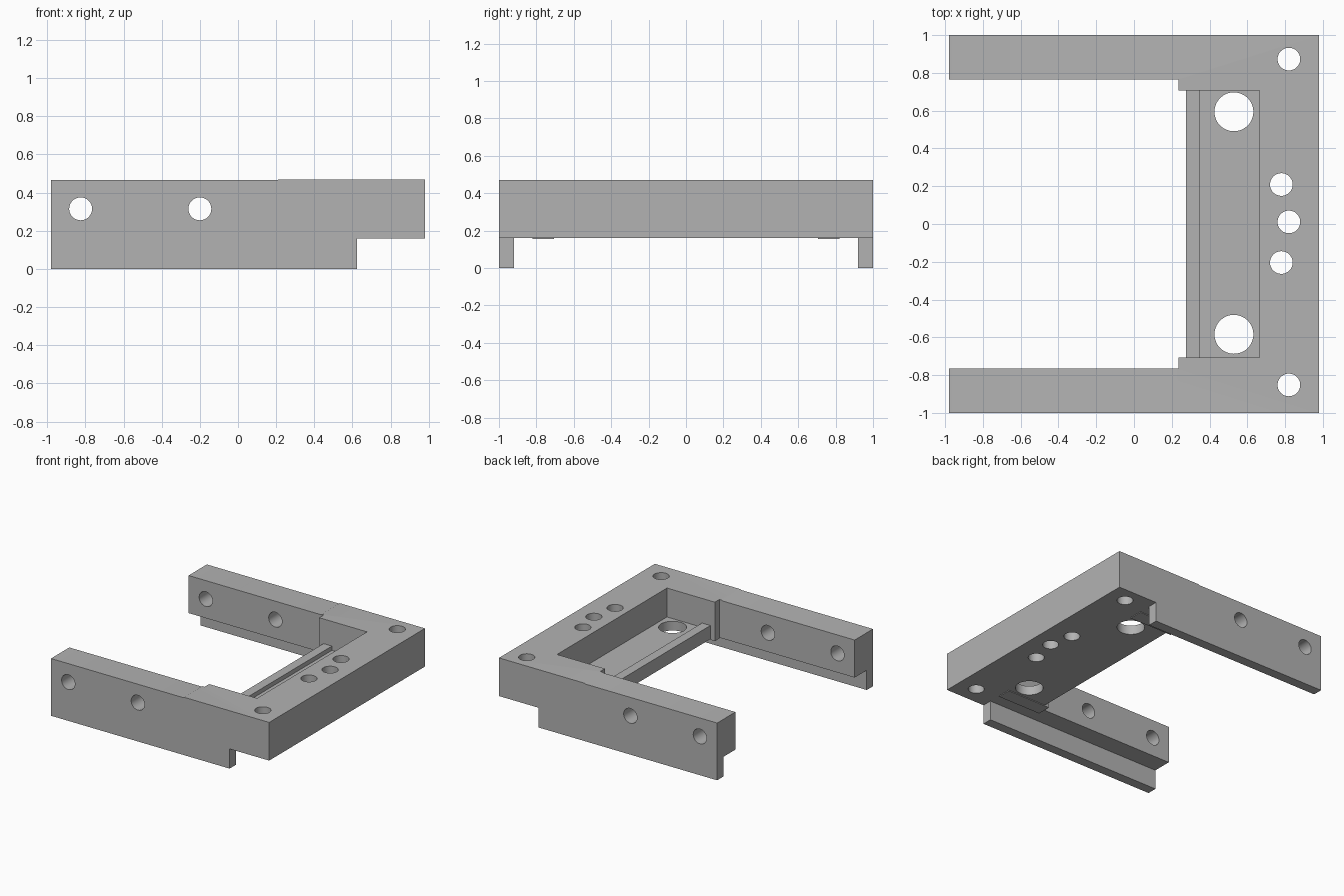
import bpy
import bmesh
from mathutils import Matrix, Vector

cube = bpy.data.objects.get("Cube")
if cube:
    bpy.data.objects.remove(cube, do_unlink=True)

grey = bpy.data.materials.new("plain_grey")
grey.use_nodes = True
grey.diffuse_color = (0.45, 0.45, 0.45, 1)
grey.node_tree.nodes["Principled BSDF"].inputs["Base Color"].default_value = grey.diffuse_color


def make_object(name, bm):
    bmesh.ops.recalc_face_normals(bm, faces=bm.faces)
    mesh = bpy.data.meshes.new(name)
    bm.to_mesh(mesh)
    bm.free()
    mesh.materials.append(grey)
    obj = bpy.data.objects.new(name, mesh)
    bpy.context.collection.objects.link(obj)
    return obj


def box(name, low, high):
    low, high = Vector(low), Vector(high)
    bm = bmesh.new()
    bmesh.ops.create_cube(bm, size=1)
    bmesh.ops.scale(bm, vec=high - low, verts=bm.verts)
    bmesh.ops.translate(bm, vec=(low + high) / 2, verts=bm.verts)
    return make_object(name, bm)


def extrude_side_profile(name, points, half_width):
    bm = bmesh.new()
    face = bm.faces.new([bm.verts.new((x, -half_width, z)) for x, z in points])
    result = bmesh.ops.extrude_face_region(bm, geom=[face])
    moved = [v for v in result["geom"] if isinstance(v, bmesh.types.BMVert)]
    bmesh.ops.translate(bm, vec=(0, 2 * half_width, 0), verts=moved)
    return make_object(name, bm)


def drill(centre, radius, axis="Z"):
    bm = bmesh.new()
    turn = Matrix.Rotation(1.5707963, 4, "X") if axis == "Y" else Matrix()
    bmesh.ops.create_cone(bm, cap_ends=True, segments=48, radius1=radius, radius2=radius,
                          depth=3, matrix=Matrix.Translation(centre) @ turn)
    return make_object("drill", bm)


def cut(target, cutter):
    cutter.hide_render = True
    mod = target.modifiers.new("cut", "BOOLEAN")
    mod.operation = "DIFFERENCE"
    mod.solver = "EXACT"
    mod.object = cutter
    bpy.context.view_layer.objects.active = target
    bpy.ops.object.modifier_apply(modifier=mod.name)
    bpy.data.objects.remove(cutter, do_unlink=True)


BASE, TOP = 0.16, 0.47

# Body: arms and crossbar in one block, with the small ramp on top
frame = extrude_side_profile("frame", [(-0.98, BASE), (0.98, BASE), (0.98, TOP), (0.215, TOP),
                                       (0.205, 0.465), (-0.98, 0.465)], 1)

# Gap between the arms, narrower step, space over the ridge, pocket
cut(frame, box("arm_gap", (-2, -0.765, -1), (0.235, 0.765, 1)))
cut(frame, box("step_gap", (-0.5, -0.706, -1), (0.275, 0.706, 1)))
cut(frame, box("ridge_gap", (0, -0.706, 0.27), (0.665, 0.706, 1)))
cut(frame, box("pocket", (0.35, -0.706, 0.235), (0.665, 0.706, 0.6)))

# Vertical holes in the crossbar
for x, y in [(0.82, 0.873), (0.82, -0.852), (0.78, 0.209), (0.82, 0.011), (0.78, -0.204)]:
    cut(frame, drill((x, y, 0), 0.06))
for y in (0.594, -0.584):
    cut(frame, drill((0.529, y, 0), 0.103))

# Cross holes through both arms
for x in (-0.825, -0.2):
    cut(frame, drill((x, 0, 0.315), 0.06, "Y"))

bpy.ops.object.select_all(action="DESELECT")
frame.select_set(True)
bpy.context.view_layer.objects.active = frame
bpy.ops.object.shade_smooth_by_angle()

# Hanging rails along the outer edges and thin pads beside them
for side, sign in (("left", 1), ("right", -1)):
    y0, y1 = sorted((0.92 * sign, sign))
    box(side + "_rail", (-0.98, y0, 0), (0.625, y1, BASE))
    y0, y1 = sorted((0.706 * sign, 0.82 * sign))
    box(side + "_pad", (0.235, y0, BASE - 0.006), (0.625, y1, BASE))
